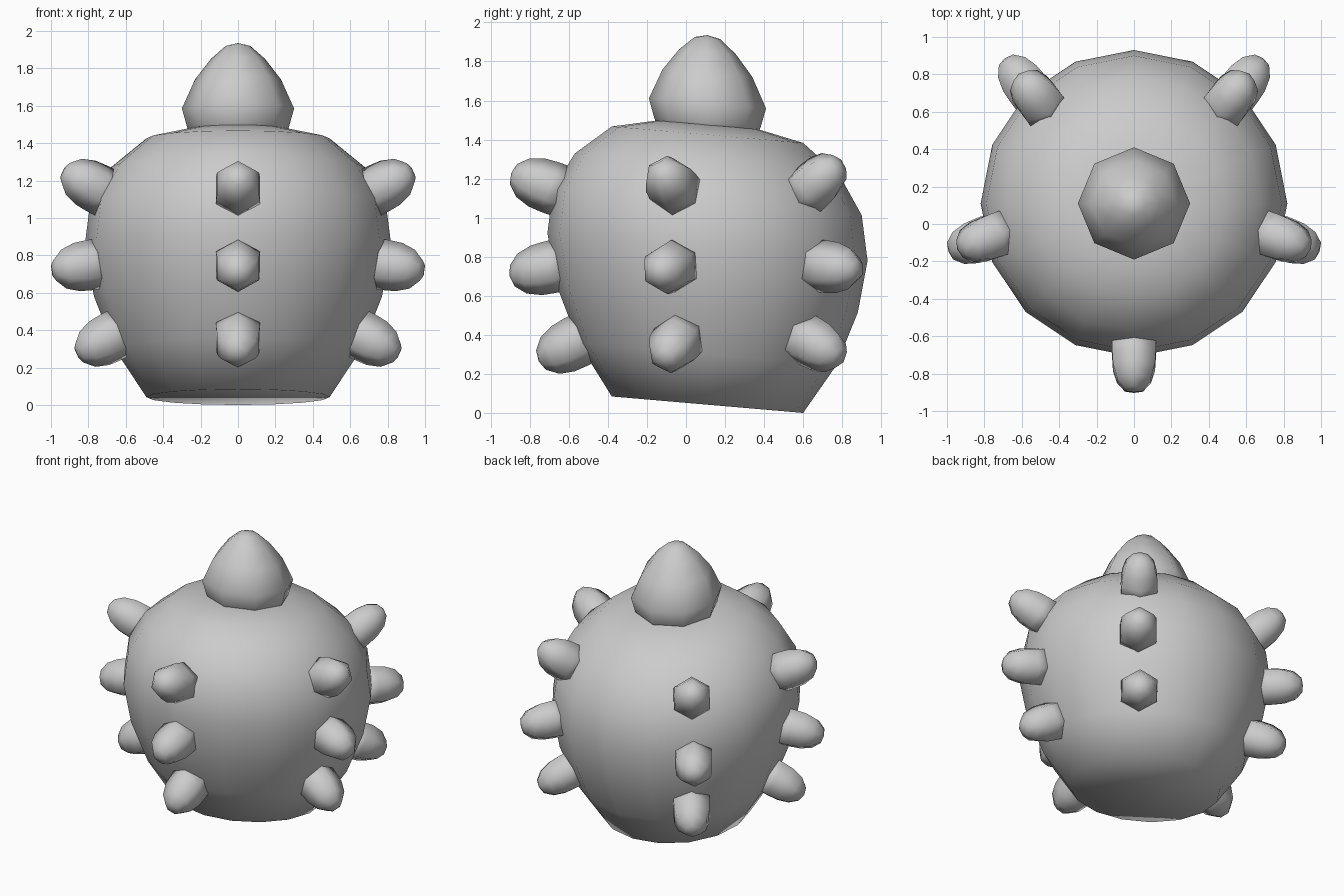
import bpy, bmesh
from math import cos, sin, radians, atan2, tau
from mathutils import Vector, Matrix

if "Cube" in bpy.data.objects:
    bpy.data.objects.remove(bpy.data.objects["Cube"])

CY = 0.11        # y of the body's axis
SLOPE = 0.086    # rings lean down towards the back


def lathe(name, profile, sides, transform=None, phase=0.0):
    """Smooth-shaded solid of revolution from (radius, height) points."""
    bm = bmesh.new()
    rings = []
    for r, h in profile:
        if r == 0:
            rings.append([bm.verts.new((0, 0, h))])
        else:
            rings.append([bm.verts.new((r * cos(phase + tau * i / sides),
                                        r * sin(phase + tau * i / sides), h))
                          for i in range(sides)])
    for a, b in zip(rings, rings[1:]):
        for i in range(sides):
            j = (i + 1) % sides
            if len(b) == 1:
                bm.faces.new((a[i], a[j], b[0]))
            else:
                bm.faces.new((a[i], a[j], b[j], b[i]))
    bm.faces.new(rings[0][::-1])
    if len(rings[-1]) > 1:
        bm.faces.new(rings[-1])
    if transform:
        bm.transform(transform)
    bmesh.ops.recalc_face_normals(bm, faces=bm.faces)
    for f in bm.faces:
        f.smooth = True
    mesh = bpy.data.meshes.new(name)
    bm.to_mesh(mesh)
    bm.free()
    obj = bpy.data.objects.new(name, mesh)
    bpy.context.collection.objects.link(obj)
    return obj


# Shear that tilts the rings, centred on the body's axis
shear = Matrix.Translation((0, CY, 0)) @ Matrix(
    ((1, 0, 0, 0), (0, 1, 0, 0), (0, -SLOPE, 1, 0), (0, 0, 0, 1)))

# Round body
body_profile = [(0.49, 0.042), (0.66, 0.30), (0.77, 0.58), (0.82, 0.85),
                (0.79, 1.08), (0.68, 1.27), (0.49, 1.425), (0.26, 1.475)]
lathe("body", body_profile, 16, shear)

# Pointed knob on top
knob_profile = [(0.25, 1.44), (0.272, 1.485), (0.30, 1.585), (0.23, 1.74),
                (0.145, 1.85), (0.065, 1.92), (0, 1.935)]
lathe("top_knob", knob_profile, 8, shear)


def body_radius(h):
    for (r0, h0), (r1, h1) in zip(body_profile, body_profile[1:]):
        if h0 <= h <= h1:
            return r0 + (r1 - r0) * (h - h0) / (h1 - h0)
    return body_profile[0][0]


# Blunt six-sided spikes: five columns of three, following the surface
spike_profile = [(0.135, -0.06), (0.135, 0.02), (0.13, 0.09),
                 (0.105, 0.165), (0.055, 0.217), (0, 0.23)]
columns = [("front", -90, -90, (1,)), ("side", -13, -20, (1, -1)),
           ("back", 47, 53, (1, -1))]
rows = [("lower", 0.37), ("middle", 0.75), ("upper", 1.15)]

for col, place, aim, signs in columns:
    for row, z in rows:
        p, a = radians(place), radians(aim)
        h = z + SLOPE * 0.8 * sin(p)          # height in unsheared body
        r = body_radius(h)
        lift = atan2(body_radius(h - 0.16) - body_radius(h + 0.16), 0.32)
        for s in signs:
            axis = Vector((s * cos(a) * cos(lift), sin(a) * cos(lift), sin(lift)))
            side = Vector((0, 0, 1)).cross(axis).normalized()
            up = axis.cross(side)
            basis = Matrix((up, side, axis)).transposed().to_4x4()
            spot = Matrix.Translation((s * r * cos(p), CY + r * sin(p), z))
            name = f"{col}_{row}_spike"
            if len(signs) > 1:
                name += "_right" if s > 0 else "_left"
            lathe(name, spike_profile, 6, spot @ basis)
